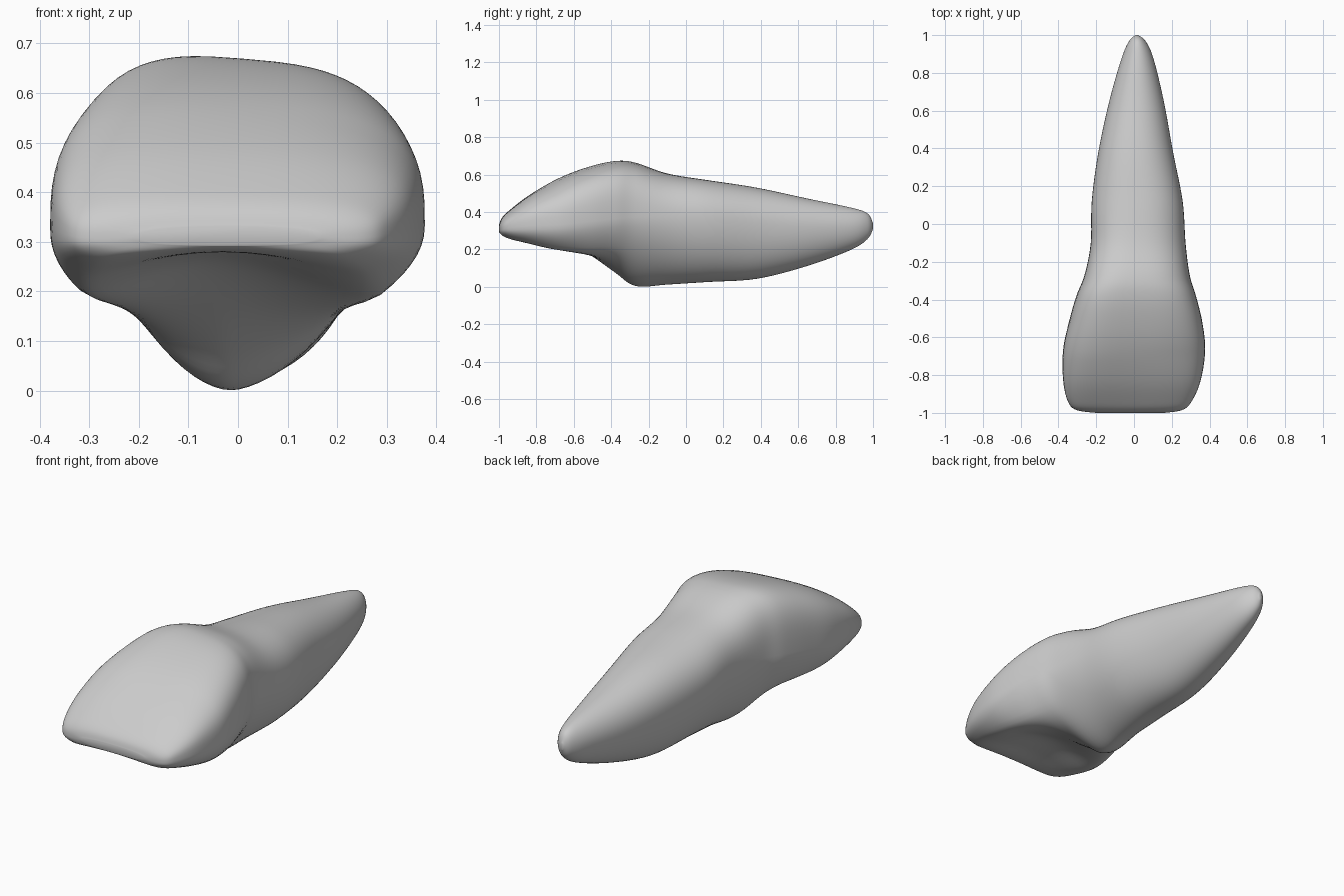
import bpy, bmesh
from math import cos, sin, pi

# Cross-sections along the tooth:
# y, left x, right x, top z, bottom z, widest z, top power, bottom power, scoop depth
SECTIONS = [
    (-1.00, -0.20, 0.16, 0.330, 0.292, 0.310, 2.4, 2.2, 0.00),
    (-0.985, -0.305, 0.255, 0.368, 0.265, 0.308, 2.7, 2.5, 0.02),
    (-0.94, -0.350, 0.305, 0.412, 0.235, 0.315, 3.0, 2.6, 0.045),
    (-0.83, -0.375, 0.353, 0.493, 0.188, 0.325, 3.2, 2.4, 0.09),
    (-0.67, -0.376, 0.377, 0.580, 0.110, 0.330, 3.2, 2.0, 0.145),
    (-0.52, -0.345, 0.362, 0.636, 0.050, 0.345, 3.3, 1.75, 0.125),
    (-0.38, -0.305, 0.328, 0.667, 0.032, 0.360, 3.3, 1.65, 0.045),
    (-0.27, -0.262, 0.295, 0.660, 0.004, 0.370, 3.0, 1.65, 0.00),
    (-0.10, -0.229, 0.273, 0.605, 0.012, 0.370, 2.5, 1.75, 0.00),
    (0.12, -0.224, 0.258, 0.570, 0.026, 0.360, 2.3, 1.9, 0.00),
    (0.38, -0.189, 0.207, 0.530, 0.043, 0.340, 2.2, 2.0, 0.00),
    (0.65, -0.131, 0.158, 0.472, 0.112, 0.320, 2.1, 2.0, 0.00),
    (0.88, -0.065, 0.102, 0.424, 0.197, 0.320, 2.0, 2.0, 0.00),
    (0.97, -0.025, 0.060, 0.393, 0.255, 0.325, 2.0, 2.0, 0.00),
    (1.00, 0.008, 0.022, 0.340, 0.310, 0.325, 2.0, 2.0, 0.00),
]
RING, STEPS = 72, 6


def blend(a, b, c, d, t):
    """Catmull-Rom curve between b and c."""
    return 0.5 * (2*b + (c - a)*t + (2*a - 5*b + 4*c - d)*t*t + (3*b - a - 3*c + d)*t**3)


def signed_power(v, p):
    return abs(v)**p * (1 if v >= 0 else -1)


def ring_points(y, xl, xr, zt, zb, zm, nt, nb, scoop):
    cx, w = (xl + xr) / 2, (xr - xl) / 2
    crown = min(1, max(0, (0.1 - y) / 0.4)) * min(1, max(0, (y + 1) / 0.3))
    for i in range(RING):
        a = 2 * pi * i / RING
        upper = sin(a) >= 0
        n = nt if upper else nb
        u = signed_power(cos(a), 2 / n)
        s = signed_power(sin(a), 2 / n)
        z = zm + s * ((zt - zm) if upper else (zm - zb))
        x = cx + w * u
        if upper:  # lip side leans down to the right
            z -= 0.025 * u * s * crown
        else:  # hollow on the tongue side between two ridges, tip leans left
            z += scoop * max(0, 1 - (u / 0.8)**2)**1.3
            x -= 0.04 * s * s * crown
        yield (x, y, z)


# Interpolated stations
last = len(SECTIONS) - 1
stations = []
for k in range(last):
    quad = [SECTIONS[min(max(k + o, 0), last)] for o in (-1, 0, 1, 2)]
    for j in range(STEPS):
        s = [blend(*vals, j / STEPS) for vals in zip(*quad)]
        s[0] = min(max(s[0], -1), 1)
        stations.append(s)
stations.append(SECTIONS[-1])

# Lofted tooth skin with closed ends
bm = bmesh.new()
rings = [[bm.verts.new(p) for p in ring_points(*s)] for s in stations]
for r0, r1 in zip(rings, rings[1:]):
    for i in range(RING):
        j = (i + 1) % RING
        bm.faces.new((r0[i], r0[j], r1[j], r1[i]))
bm.faces.new(rings[0])
bm.faces.new(rings[-1])
bmesh.ops.recalc_face_normals(bm, faces=bm.faces)
mesh = bpy.data.meshes.new("tooth")
bm.to_mesh(mesh)
bm.free()
mesh.shade_smooth()
tooth = bpy.data.objects.new("tooth", mesh)
bpy.context.collection.objects.link(tooth)

# Gentle relaxing of the seams between sections
relax = tooth.modifiers.new("relax", 'SMOOTH')
relax.factor = 0.4
relax.iterations = 2
